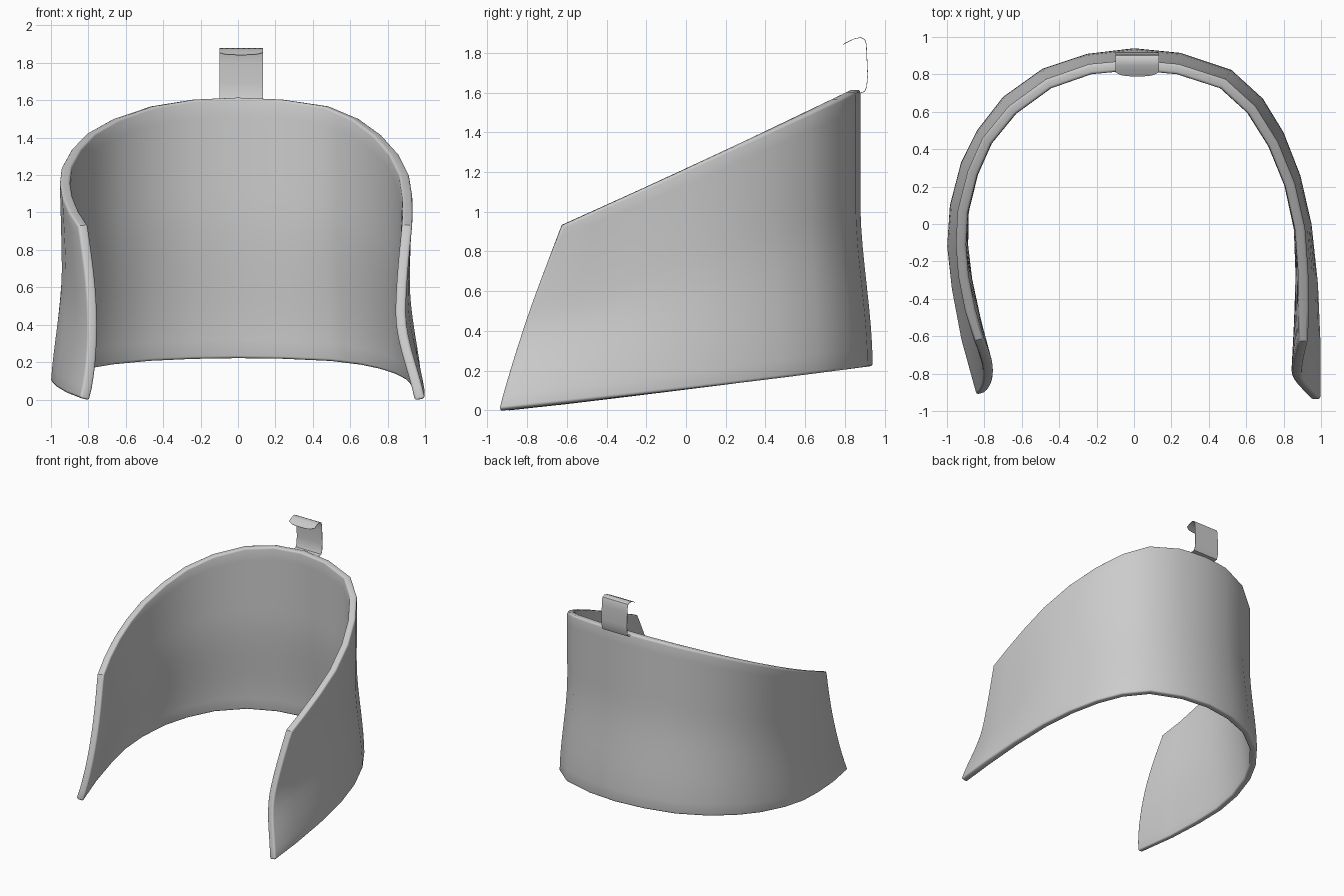
import bpy
import bmesh
from math import radians, sin, pi

cube = bpy.data.objects.get("Cube")
if cube:
    bpy.data.objects.remove(cube, do_unlink=True)

grey = bpy.data.materials.new("plain grey")
grey.use_nodes = True
COLOUR = (0.6, 0.6, 0.6, 1)
grey.diffuse_color = COLOUR
grey.node_tree.nodes["Principled BSDF"].inputs["Base Color"].default_value = COLOUR


def sheet(name, rows, thickness, offset, bevel):
    """Skin a grid of points, thicken it, soften its rim and shade it smooth."""
    bm = bmesh.new()
    grid = [[bm.verts.new(p) for p in row] for row in rows]
    for low, high in zip(grid, grid[1:]):
        for i in range(len(low) - 1):
            bm.faces.new((low[i], high[i], high[i + 1], low[i + 1]))
    mesh = bpy.data.meshes.new(name)
    bm.to_mesh(mesh)
    bm.free()
    mesh.materials.append(grey)
    obj = bpy.data.objects.new(name, mesh)
    bpy.context.collection.objects.link(obj)
    bpy.ops.object.select_all(action="DESELECT")
    obj.select_set(True)
    bpy.context.view_layer.objects.active = obj

    solid = obj.modifiers.new("thickness", "SOLIDIFY")
    solid.thickness = thickness
    solid.offset = offset
    solid.use_even_offset = True
    bpy.ops.object.modifier_apply(modifier=solid.name)
    if bevel:
        soft = obj.modifiers.new("soft_rim", "BEVEL")
        soft.width = bevel
        soft.segments = 3
        soft.limit_method = "ANGLE"
        soft.angle_limit = radians(50)
        bpy.ops.object.modifier_apply(modifier=soft.name)
    bpy.ops.object.shade_smooth_by_angle(angle=radians(40))
    return obj


# Plan outlines of the shell's lower and upper edges, right front round to left front
lower = [(-.845, -.915), (-.925, -.62), (-.975, -.35), (-1, -.12), (-.985, .1),
         (-.925, .33), (-.84, .5), (-.7, .68), (-.49, .83), (-.25, .91),
         (0, .94), (.25, .915), (.52, .825), (.69, .67), (.8, .49),
         (.89, .26), (.95, 0), (.985, -.32), (1, -.65), (1, -.94)]
upper = [(-.855, -.625), (-.905, -.46), (-.94, -.28), (-.953, -.11), (-.943, .07),
         (-.89, .28), (-.81, .46), (-.67, .63), (-.47, .775), (-.24, .855),
         (0, .878), (.24, .855), (.49, .775), (.65, .63), (.77, .44),
         (.86, .22), (.915, -.02), (.932, -.25), (.935, -.45), (.932, -.625)]


def clamp(v):
    return min(1, max(0, v))


def wall_point(a, b, t):
    """Point at height fraction t: flared near the bottom, pinched at the front."""
    front = clamp((0.2 - a[1]) / 1.1)
    u = clamp(t / (0.6 - 0.1 * front))
    flare = 1 - u * u * (3 - 2 * u)
    slide = flare * (1 - front) + (1 - t) * front
    bulge = sin(pi * t ** 0.85)
    pinch = bulge * (0.004 + (0.055 if a[0] < 0 else 0.035) * front ** 1.5)
    x = (b[0] + (a[0] - b[0]) * flare) * (1 - pinch)
    y = b[1] + (a[1] - b[1]) * slide - 0.018 * bulge * front
    depth = a[1] + 0.94
    z_low = 0.006 + 0.1 * depth + 0.008 * depth ** 2
    z_high = 0.928 + 0.455 * (b[1] + 0.63)
    return x, y, z_low * (1 - t) + z_high * t


# Open curved shell with slanted top and flared bottom
STEPS = 14
sheet("curved_shell",
      [[wall_point(a, b, k / STEPS) for a, b in zip(lower, upper)]
       for k in range(STEPS + 1)],
      0.055, -1, 0.014)

# Thin hooked clip standing on the back rim: profile from foot to tip (y, z)
profile = [(.845, 1.605), (.88, 1.6), (.9, 1.605), (.91, 1.63), (.915, 1.69),
           (.91, 1.8), (.908, 1.845), (.9, 1.868), (.88, 1.878), (.85, 1.872),
           (.82, 1.858)]
across = [k / 4 - 1 for k in range(9)]
rows = [[(0.017 + 0.117 * s, y, z) for s in across] for y, z in profile]
# Rounded tip
rows.append([(0.017 + 0.117 * s, 0.79 + 0.022 * s ** 4, 1.842 + 0.012 * s ** 4)
             for s in across])
sheet("rim_clip", rows, 0.003, 0, 0)
